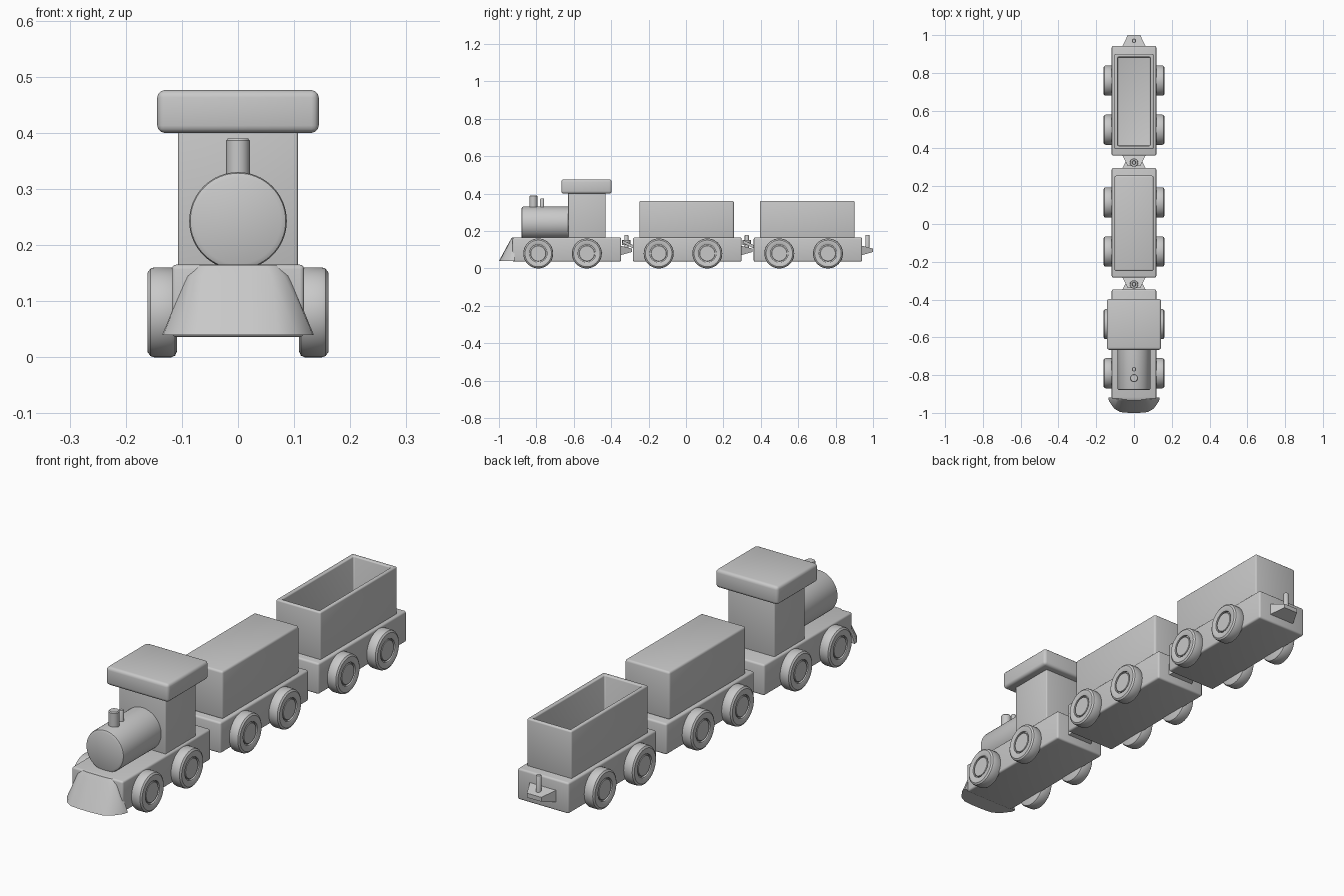
import bpy, bmesh, math
from mathutils import Matrix, Vector

if "Cube" in bpy.data.objects:
    bpy.data.objects.remove(bpy.data.objects["Cube"])

grey = bpy.data.materials.new("plain grey")
grey.diffuse_color = (0.58, 0.58, 0.58, 1)
grey.use_nodes = True
grey.node_tree.nodes["Principled BSDF"].inputs["Base Color"].default_value = grey.diffuse_color


def finish(name, bm, bevel=0.0, segments=3):
    bmesh.ops.recalc_face_normals(bm, faces=bm.faces)
    mesh = bpy.data.meshes.new(name)
    bm.to_mesh(mesh)
    bm.free()
    mesh.materials.append(grey)
    ob = bpy.data.objects.new(name, mesh)
    bpy.context.collection.objects.link(ob)
    bpy.ops.object.select_all(action='DESELECT')
    ob.select_set(True)
    bpy.context.view_layer.objects.active = ob
    if bevel:
        mod = ob.modifiers.new("rounded edges", 'BEVEL')
        mod.width, mod.segments = bevel, segments
        mod.limit_method = 'ANGLE'
        mod.angle_limit = math.radians(40)
        bpy.ops.object.modifier_apply(modifier=mod.name)
    bpy.ops.object.shade_smooth_by_angle(angle=math.radians(35))
    return ob


def box(name, hx, y0, y1, z0, z1, bevel, opening=None):
    """Box centred on x; opening = (wall thickness, floor height)."""
    bm = bmesh.new()
    bmesh.ops.create_cube(bm, size=1)
    for v in bm.verts:
        v.co = (v.co.x * 2 * hx, (y0 + y1) / 2 + v.co.y * (y1 - y0),
                (z0 + z1) / 2 + v.co.z * (z1 - z0))
    if opening:
        wall, floor = opening
        bm.normal_update()
        top = max(bm.faces, key=lambda f: f.normal.z)
        bmesh.ops.inset_individual(bm, faces=[top], thickness=wall)
        bottom = bmesh.ops.extrude_discrete_faces(bm, faces=[top])['faces'][0]
        for v in bottom.verts:
            v.co.z = floor
    return finish(name, bm, bevel)


def lathe(name, profile, centre, axis, steps=48):
    """Spin (radius, distance) points about an axis through centre."""
    bm = bmesh.new()
    turn = Vector((0, 0, 1)).rotation_difference(Vector(axis)).to_matrix()
    rings = []
    for r, d in profile:
        ring = [(r * math.cos(2 * math.pi * i / steps),
                 r * math.sin(2 * math.pi * i / steps), d) for i in range(steps)]
        rings.append([bm.verts.new(turn @ Vector(p) + Vector(centre)) for p in ring])
    for a, b in zip(rings, rings[1:]):
        for i in range(steps):
            j = (i + 1) % steps
            bm.faces.new((a[i], a[j], b[j], b[i]))
    bm.faces.new(rings[0])
    bm.faces.new(rings[-1])
    return finish(name, bm)


def loft(name, sections, bevel=0.0):
    """Closed solid through sections with equal point counts."""
    bm = bmesh.new()
    rings = [[bm.verts.new(p) for p in s] for s in sections]
    n = len(rings[0])
    for a, b in zip(rings, rings[1:]):
        for i in range(n):
            bm.faces.new((a[i], a[(i + 1) % n], b[(i + 1) % n], b[i]))
    bm.faces.new(rings[0])
    bm.faces.new(rings[-1])
    return finish(name, bm, bevel, 2)


def coupling_plate(name, y0, y1, base, tip):
    """Tapered plate from a wide base to a narrow tip; ends are (z0, z1)."""
    sections = []
    for y, hx, (z0, z1) in ((y0, 0.063, base), (y1, 0.033, tip)):
        sections.append([(-hx, y, z0), (hx, y, z0), (hx, y, z1), (-hx, y, z1)])
    loft(name, sections)


# Wheel: rounded tyre with a recessed hub
WHEEL = [(0.070, 0.109), (0.077, 0.112), (0.080, 0.119), (0.080, 0.150),
         (0.078, 0.156), (0.071, 0.161), (0.050, 0.161), (0.047, 0.159),
         (0.047, 0.150), (0.042, 0.150), (0.042, 0.156), (0.040, 0.158)]


def undercarriage(label, y0):
    y1 = y0 + 0.58
    box(label + "_chassis", 0.118, y0, y1, 0.036, 0.165, 0.008)
    for place, y in (("front", y0 + 0.137), ("rear", y0 + 0.397)):
        for side, s in (("left", -1), ("right", 1)):
            lathe(f"{label}_{place}_{side}_wheel", WHEEL, (0, y, 0.08), (s, 0, 0))
    # Rear hitch with its upright pin
    coupling_plate(label + "_rear_hitch", y1 - 0.005, y1 + 0.058,
                   (0.07, 0.122), (0.088, 0.106))
    lathe(label + "_hitch_pin", [(0.011, 0.095), (0.011, 0.176), (0.009, 0.179)],
          (0, y1 + 0.028, 0), (0, 0, 1), 24)


def front_link(label, y0):
    # Sloping link reaching to the pin of the vehicle ahead
    coupling_plate(label + "_front_link", y0 + 0.005, y0 - 0.056,
                   (0.105, 0.122), (0.135, 0.152))
    lathe(label + "_link_ring", [(0.022, 0.125), (0.022, 0.151), (0.020, 0.153)],
          (0, y0 - 0.037, 0), (0, 0, 1), 24)


LOCO, CLOSED, OPEN = -0.927, -0.283, 0.362
undercarriage("engine", LOCO)
undercarriage("closed_wagon", CLOSED)
undercarriage("open_wagon", OPEN)
front_link("closed_wagon", CLOSED)
front_link("open_wagon", OPEN)

# Wagon bodies
box("closed_wagon_body", 0.103, CLOSED + 0.034, CLOSED + 0.539, 0.16, 0.361, 0.009)
box("open_wagon_body", 0.103, OPEN + 0.034, OPEN + 0.539, 0.16, 0.361, 0.006,
    opening=(0.025, 0.185))

# Cab and roof
box("cab", 0.107, -0.63, -0.43, 0.16, 0.42, 0.005)
box("roof", 0.144, -0.666, -0.397, 0.40, 0.476, 0.013)

# Boiler, chimney and whistle
lathe("boiler", [(0.087, 0.0), (0.087, 0.243), (0.085, 0.249), (0.077, 0.253)],
      (0, -0.627, 0.243), (0, -1, 0), 64)
lathe("chimney", [(0.021, 0.30), (0.021, 0.386), (0.018, 0.39)],
      (0, -0.816, 0), (0, 0, 1), 32)
lathe("whistle", [(0.011, 0.30), (0.011, 0.371), (0.009, 0.374)],
      (0, -0.769, 0), (0, 0, 1), 24)


# Cowcatcher flaring out towards the track
def plough_section(z, half):
    pts = half + [(-x, y) for x, y in reversed(half)]
    return [(x, y, z) for x, y in pts]


loft("cowcatcher", [
    plough_section(0.040, [(0.135, -0.918), (0.133, -0.937), (0.104, -0.978),
                           (0.072, -0.996), (0.025, -1.0)]),
    plough_section(0.145, [(0.092, -0.918), (0.090, -0.926), (0.082, -0.935),
                           (0.060, -0.941), (0.022, -0.943)]),
    plough_section(0.164, [(0.072, -0.918), (0.070, -0.922), (0.066, -0.927),
                           (0.050, -0.930), (0.020, -0.931)])])
